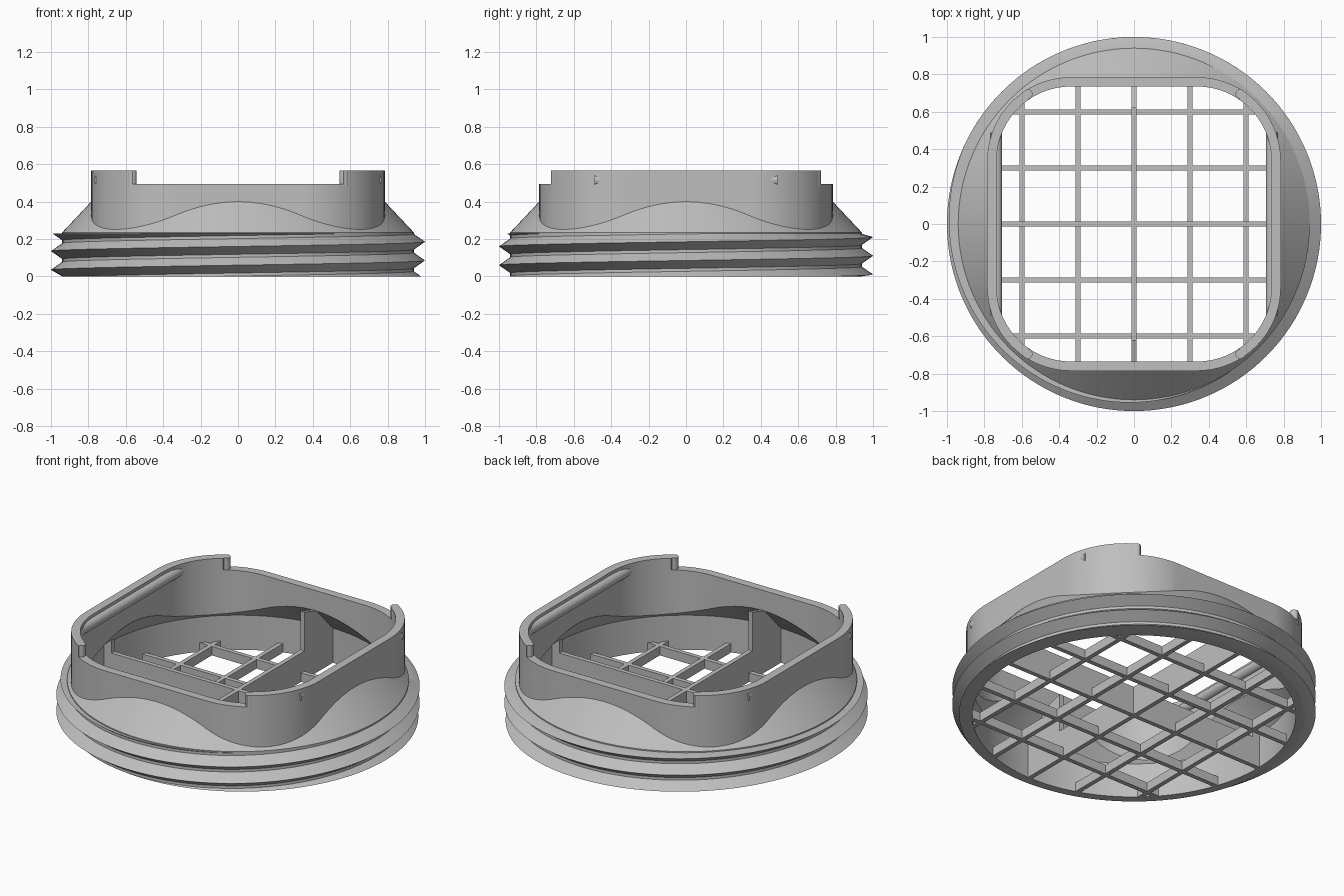
import bpy, bmesh, math
from math import sin, cos, pi, sqrt

old = bpy.data.objects.get("Cube")
if old:
    bpy.data.objects.remove(old, do_unlink=True)

grey = bpy.data.materials.new("light_grey")
grey.use_nodes = True
grey.diffuse_color = (0.52, 0.52, 0.52, 1)
grey.node_tree.nodes["Principled BSDF"].inputs["Base Color"].default_value = (0.52, 0.52, 0.52, 1)


def finish(name, bm):
    bmesh.ops.recalc_face_normals(bm, faces=bm.faces)
    mesh = bpy.data.meshes.new(name)
    bm.to_mesh(mesh)
    bm.free()
    mesh.materials.append(grey)
    ob = bpy.data.objects.new(name, mesh)
    bpy.context.collection.objects.link(ob)
    return ob


def loft(name, rings, closed=False):
    """Skin equal-length rings of points; cap the ends unless closed."""
    bm = bmesh.new()
    vs = [[bm.verts.new(p) for p in ring] for ring in rings]
    n = len(vs[0])
    for a, b in zip(vs, vs[1:]):
        for i in range(n):
            j = (i + 1) % n
            bm.faces.new((a[i], a[j], b[j], b[i]))
    bm.faces.new(vs[0][::-1])
    bm.faces.new(vs[-1])
    return finish(name, bm)


def turned(name, profile, n=128):
    return loft(name, [[(r * cos(2 * pi * i / n), r * sin(2 * pi * i / n), z)
                        for i in range(n)] for r, z in profile])


def rounded_square(name, core, radius, z0, z1, seg=20):
    outline = []
    for q, (sx, sy) in enumerate(((1, 1), (-1, 1), (-1, -1), (1, -1))):
        for k in range(seg + 1):
            a = (q + k / seg) * pi / 2
            outline.append((sx * core + radius * cos(a), sy * core + radius * sin(a)))
    return loft(name, [[(x, y, z) for x, y in outline] for z in (z0, z1)])


def box(name, x, y, z0, z1):
    return loft(name, [[(-x, -y, z), (x, -y, z), (x, y, z), (-x, y, z)] for z in (z0, z1)])


def combine(ob, tool, operation):
    m = ob.modifiers.new("combine", "BOOLEAN")
    m.operation, m.solver, m.object = operation, "EXACT", tool
    select(ob)
    bpy.ops.object.modifier_apply(modifier=m.name)
    bpy.data.objects.remove(tool, do_unlink=True)


def select(ob):
    bpy.ops.object.select_all(action="DESELECT")
    ob.select_set(True)
    bpy.context.view_layer.objects.active = ob


def smooth(ob):
    select(ob)
    bpy.ops.object.shade_smooth_by_angle(angle=math.radians(28))


# Hollow shell: round conical base joined to a rounded square collar
CORE = 0.338
shell = turned("adapter_shell", [(0.94, 0), (0.94, 0.235), (0.745, 0.442)])
combine(shell, rounded_square("collar", CORE, 0.447, 0.2, 0.565), "UNION")
combine(shell, turned("base_cavity", [(0.89, -0.1), (0.89, 0.21), (0.70, 0.41)]), "DIFFERENCE")
combine(shell, rounded_square("collar_cavity", CORE, 0.397, 0.15, 0.8), "DIFFERENCE")
combine(shell, box("notch", 0.565, 1.2, 0.495, 0.9), "DIFFERENCE")
smooth(shell)

# Rounded ends of the raised collar walls
for sx in (-1, 1):
    for sy in (-1, 1):
        end = turned("wall_end", [(0.025, 0.48), (0.025, 0.565)], 20)
        end.location = (sx * 0.567, sy * 0.695, 0)
        smooth(end)

# Snap beads along the inside of the side walls
for s, side in ((1, "left"), (-1, "right")):
    bead = turned(side + "_snap_bead", [(0.032, -0.49), (0.032, 0.49)], 24)
    bead.rotation_euler = (pi / 2, 0, 0)
    bead.location = (s * 0.737, 0, 0.515)
    smooth(bead)

# Screw thread, trimmed flat at the bottom and top of the base
PITCH, HALF, DEPTH, TOP = 0.1, 0.042, 0.06, 0.228


def thread_section(theta):
    peak = 0.085 + PITCH * theta / (2 * pi)
    z = min(max(peak, 0), TOP)
    r = 0.94 + DEPTH * max(0, 1 - abs(peak - z) / HALF)
    low = min(max(peak - HALF, 0), TOP)
    high = min(max(peak + HALF, 0), TOP)
    return [(q * cos(theta), q * sin(theta), h)
            for q, h in ((0.925, low), (0.94, low), (r, z), (0.94, high), (0.925, high))]


first = (-HALF - 0.085) / PITCH * 2 * pi
last = (TOP + HALF - 0.085) / PITCH * 2 * pi
STEPS = 400
thread = loft("screw_thread", [thread_section(first + (last - first) * i / STEPS)
                               for i in range(1, STEPS)])
smooth(thread)


# Upright plates cut from a side profile, mirrored end to end
def plate(name, half_profile, offset, turn):
    pts = half_profile + [(-u, z) for u, z in reversed(half_profile)]
    rings = []
    for w in (offset - 0.0135, offset + 0.0135):
        rings.append([(w, u, z) if turn else (u, w, z) for u, z in pts])
    return loft(name, rings)


# Low grid bars
for o in (-0.6, -0.3, 0.3, 0.6):
    reach = sqrt(0.905 ** 2 - o * o)
    for turn in (True, False):
        plate("grid_bar", [(reach, 0), (reach, 0.055)], o, turn)

# Tall central ribs with gussets at their ends
plate("long_rib", [(0.9, 0), (0.9, 0.22), (0.75, 0.37), (0.62, 0.41), (0.62, 0.175)], 0, True)
plate("cross_rib", [(0.9, 0), (0.9, 0.22), (0.84, 0.25), (0.84, 0.175)], 0, False)
